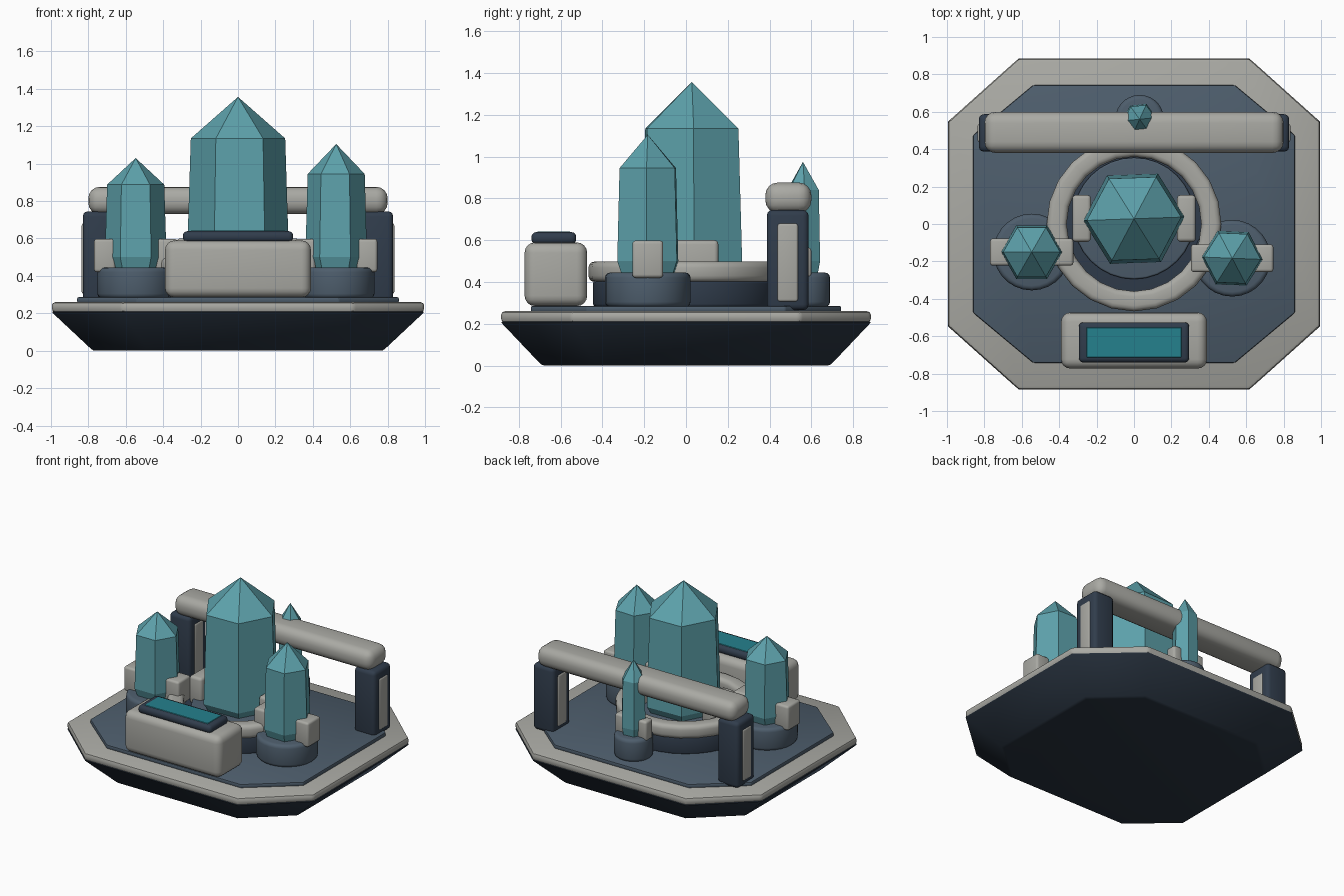
import bpy, bmesh, math
from mathutils import Matrix

if "Cube" in bpy.data.objects:
    bpy.data.objects.remove(bpy.data.objects["Cube"])


def material(name, rgb):
    m = bpy.data.materials.new(name)
    m.diffuse_color = (*rgb, 1)
    m.use_nodes = True
    m.node_tree.nodes["Principled BSDF"].inputs["Base Color"].default_value = m.diffuse_color
    return m


HULL = material("hull_dark", (0.022, 0.034, 0.052))
NAVY = material("navy", (0.03, 0.046, 0.072))
SLATE = material("slate", (0.075, 0.11, 0.15))
PALE = material("pale_grey", (0.40, 0.40, 0.37))
TEAL = material("crystal_teal", (0.11, 0.36, 0.41))
SCREEN = material("screen_teal", (0.018, 0.22, 0.27))


def finish(name, bm, mat, bevel=0, segments=3, smooth=True):
    """Bevel the sharp edges, then turn the bmesh into a shaded object."""
    bmesh.ops.recalc_face_normals(bm, faces=bm.faces)
    if bevel:
        edges = [e for e in bm.edges if e.calc_face_angle(0) > math.radians(35)]
        bmesh.ops.bevel(bm, geom=edges, offset=bevel, segments=segments,
                        profile=0.5, affect='EDGES', clamp_overlap=True)
    me = bpy.data.meshes.new(name)
    bm.to_mesh(me)
    bm.free()
    ob = bpy.data.objects.new(name, me)
    bpy.context.collection.objects.link(ob)
    me.materials.append(mat)
    if smooth:
        bpy.ops.object.select_all(action='DESELECT')
        ob.select_set(True)
        bpy.context.view_layer.objects.active = ob
        bpy.ops.object.shade_smooth_by_angle(angle=math.radians(32))
    return ob


def box(name, centre, size, mat, bevel, segments=3):
    bm = bmesh.new()
    bmesh.ops.create_cube(bm, size=1, matrix=Matrix.Translation(centre) @ Matrix.Diagonal((*size, 1)))
    return finish(name, bm, mat, bevel, segments)


def disc(name, x, y, z0, z1, r, mat, bevel, sides=28):
    bm = bmesh.new()
    bmesh.ops.create_cone(bm, cap_ends=True, segments=sides, radius1=r, radius2=r, depth=z1 - z0,
                          matrix=Matrix.Translation((x, y, (z0 + z1) / 2)))
    return finish(name, bm, mat, bevel)


def stack(bm, loops):
    """Skin a list of matching vertex loops and cap both ends."""
    rings = [[bm.verts.new(p) for p in loop] for loop in loops]
    n = len(rings[0])
    for a, b in zip(rings, rings[1:]):
        for i in range(n):
            bm.faces.new((a[i], a[(i + 1) % n], b[(i + 1) % n], b[i]))
    bm.faces.new(rings[0][::-1])
    bm.faces.new(rings[-1])
    return rings


def octagon(name, hx, hy, cx, cy, z0, z1, mat, bevel, bottom=1.0):
    """Chamfered rectangle slab; cx and cy are where the chamfers start."""
    pts = [(cx, -hy), (hx, -cy), (hx, cy), (cx, hy), (-cx, hy), (-hx, cy), (-hx, -cy), (-cx, -hy)]
    bm = bmesh.new()
    stack(bm, [[(x * bottom, y * bottom, z0) for x, y in pts], [(x, y, z1) for x, y in pts]])
    return finish(name, bm, mat, bevel, 2)


def crystal(name, x, y, r, z0, shoulder, tip, turn):
    bm = bmesh.new()
    loops = []
    for k, z in ((0.84, z0), (1.0, z0 + 0.07), (0.925, shoulder)):
        loops.append([(x + r * k * math.cos(turn + i * math.pi / 3),
                       y + r * k * math.sin(turn + i * math.pi / 3), z) for i in range(6)])
    top = stack(bm, loops)[-1]
    bm.faces.ensure_lookup_table()
    bmesh.ops.delete(bm, geom=[bm.faces[-1]], context='FACES_ONLY')
    apex = bm.verts.new((x, y, tip))
    for i in range(6):
        bm.faces.new((top[i], top[(i + 1) % 6], apex))
    return finish(name, bm, TEAL, smooth=False)


# Platform: tapered hull, pale rim, slate deck
octagon("hull", 1.0, 0.89, 0.62, 0.55, 0.0, 0.21, HULL, 0.012, bottom=0.775)
octagon("rim", 0.995, 0.885, 0.617, 0.547, 0.205, 0.26, PALE, 0.018)
octagon("deck", 0.86, 0.742, 0.54, 0.475, 0.255, 0.286, SLATE, 0.008)

# Main socket with its collar ring
disc("main_socket", 0, 0, 0.28, 0.408, 0.445, NAVY, 0.015, 32)
disc("main_socket_plate", 0, 0.03, 0.40, 0.44, 0.325, SLATE, 0.01, 32)
bm = bmesh.new()
sides, section = 24, [(0.36, 0.40), (0.467, 0.40), (0.467, 0.498), (0.36, 0.498)]
ring = [[bm.verts.new((r * math.cos(i * math.tau / sides), r * math.sin(i * math.tau / sides), z))
         for r, z in section] for i in range(sides)]
for i in range(sides):
    a, b = ring[i], ring[(i + 1) % sides]
    for j in range(4):
        k = (j + 1) % 4
        bm.faces.new((a[j], b[j], b[k], a[k]))
finish("main_collar", bm, PALE, 0.03)

# Main crystal and its clamps
crystal("main_crystal", 0, 0.028, 0.273, 0.42, 1.135, 1.357, math.radians(2))
for s, side in ((-1, "left"), (1, "right")):
    box(f"main_clamp_{side}", (s * 0.28, 0.03, 0.50), (0.10, 0.25, 0.20), PALE, 0.02)

# Small crystals: name, x, y, radius, shoulder, tip, turn, socket radius, clamp width/depth/top
small = [
    ("left", -0.547, -0.15, 0.165, 0.888, 1.03, 0.0, 0.205, 0.115, 0.145, 0.598),
    ("right", 0.525, -0.183, 0.165, 0.945, 1.105, -0.04, 0.205, 0.11, 0.148, 0.598),
    ("back", 0.03, 0.56, 0.09, 0.84, 0.975, 0.1, 0.13, 0.075, 0.08, 0.565),
]
for n, x, y, r, sh, tip, turn, sr, cw, cd, ct in small:
    disc(f"{n}_socket", x, y, 0.28, 0.445, sr, SLATE, 0.025)
    crystal(f"{n}_crystal", x, y, r, 0.43, sh, tip, turn)
    for s, side in ((-1, "left"), (1, "right")):
        box(f"{n}_clamp_{side}", (x + s * r * 1.0, y, (0.42 + ct) / 2),
            (cw, cd, ct - 0.42), PALE, 0.016)

# Rear gantry: two posts with pale side panels and a rounded crossbar
for s, side in ((-1, "left"), (1, "right")):
    box(f"post_{side}", (s * 0.745, 0.487, 0.505), (0.17, 0.20, 0.48), NAVY, 0.028)
    box(f"post_panel_{side}", (s * 0.745, 0.487, 0.493), (0.182, 0.10, 0.375), PALE, 0.012)
box("crossbar", (0, 0.49, 0.803), (1.6, 0.22, 0.146), PALE, 0.06, 4)

# Front console with bezel and screen
box("console", (0, -0.623, 0.437), (0.78, 0.30, 0.305), PALE, 0.05, 4)
box("console_bezel", (0, -0.633, 0.61), (0.59, 0.215, 0.058), NAVY, 0.024)
box("console_screen", (0, -0.633, 0.63), (0.51, 0.16, 0.024), SCREEN, 0.003, 1)
